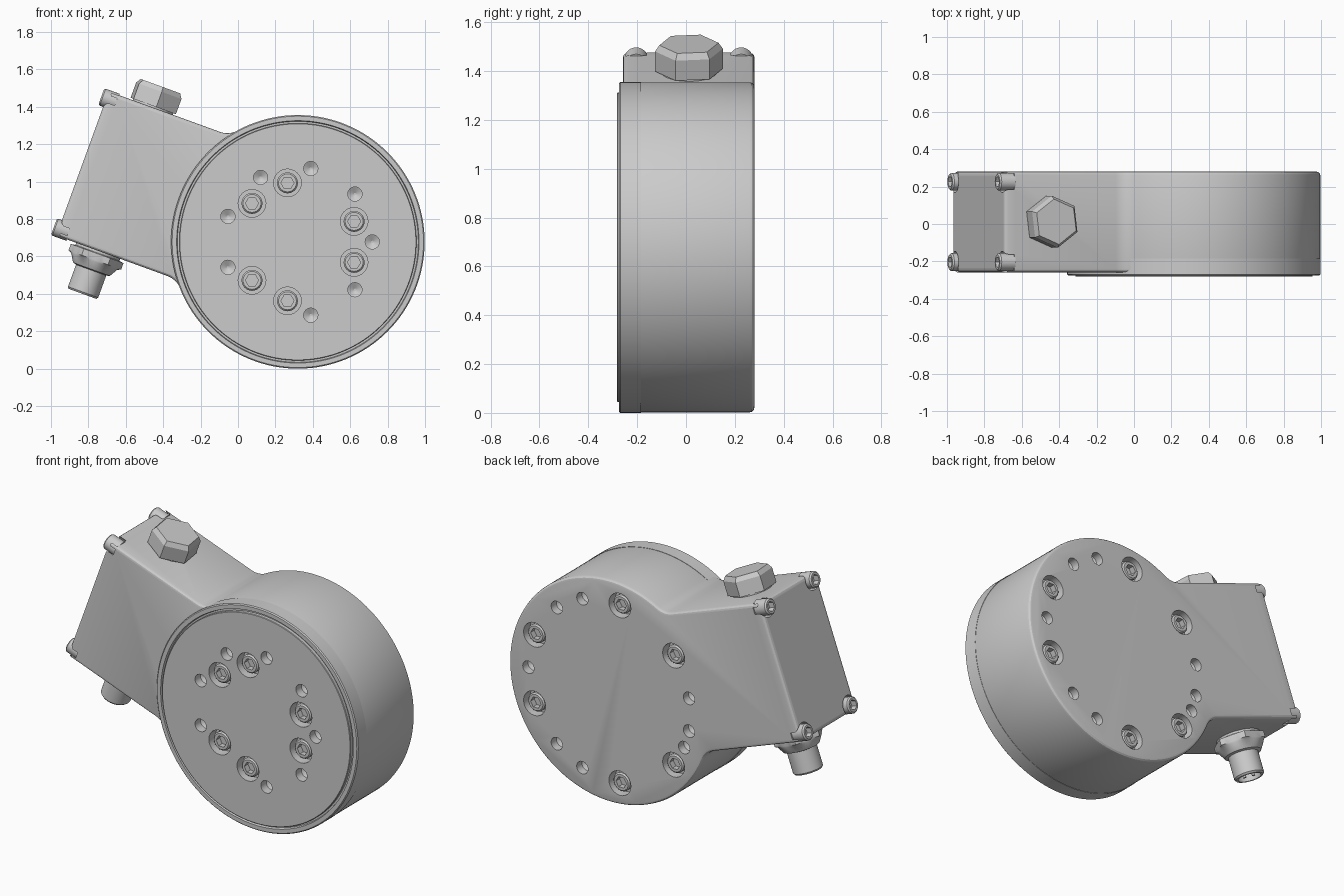
import bpy, bmesh
from math import sin, cos, pi, radians, atan2, sqrt
from mathutils import Matrix, Vector

if "Cube" in bpy.data.objects:
    bpy.data.objects.remove(bpy.data.objects["Cube"])

CX, CZ, R = 0.32, 0.678, 0.676          # drum centre and radius
T = radians(20)                          # tilt of the connection box
HALF = 0.41                              # half width of the box
# box frame: local x runs outward, local z across the box, local y = -world y
BOX = Matrix(((-cos(T), 0, sin(T), CX), (0, -1, 0, 0), (sin(T), 0, cos(T), CZ), (0, 0, 0, 1)))


def turn(bm, prof, mat, n=24):
    """Stack rings of (height, radius[, hex]) along local z, capped at both ends."""
    rings = []
    for p in prof:
        ring = []
        for i in range(n):
            a = 2 * pi * i / n
            r = p[1]
            if len(p) > 2:
                r *= cos(pi / 6) / cos(a % (pi / 3) - pi / 6)
            ring.append(bm.verts.new(mat @ Vector((r * cos(a), r * sin(a), p[0]))))
        rings.append(ring)
    faces = [bm.faces.new(rings[0]), bm.faces.new(rings[-1])]
    for a, b in zip(rings, rings[1:]):
        for i in range(n):
            j = (i + 1) % n
            faces.append(bm.faces.new((a[i], a[j], b[j], b[i])))
    bmesh.ops.recalc_face_normals(bm, faces=faces)


def finish(bm, name):
    me = bpy.data.meshes.new(name)
    bm.to_mesh(me)
    bm.free()
    ob = bpy.data.objects.new(name, me)
    bpy.context.collection.objects.link(ob)
    return ob


def build(name, items, n=24):
    """One object made of several turned parts: items = [(profile, matrix)]."""
    bm = bmesh.new()
    for prof, mat in items:
        turn(bm, prof, mat, n)
    return finish(bm, name)


def smooth(ob):
    bpy.ops.object.select_all(action='DESELECT')
    ob.select_set(True)
    bpy.context.view_layer.objects.active = ob
    for m in list(ob.modifiers):
        bpy.ops.object.modifier_apply(modifier=m.name)
    bpy.ops.object.shade_smooth_by_angle(angle=radians(28))


def cut(ob, cutter):
    cutter.hide_render = True
    m = ob.modifiers.new("cut", 'BOOLEAN')
    m.operation, m.object, m.solver = 'DIFFERENCE', cutter, 'EXACT'


def face_mat(deg, r, y):
    """Spot on the front (y < 0) or back face, local z pointing outward."""
    a = radians(deg)
    rot = Matrix.Rotation(pi / 2 if y < 0 else -pi / 2, 4, 'X')
    return Matrix.Translation((CX + r * cos(a), y, CZ + r * sin(a))) @ rot


def socket_head(r, low, top):
    s = r * 0.62
    return [(low, r), (top - 0.008, r), (top, r - 0.008), (top, s, 1), (top - 0.035, s, 1)]


BORE = [(0.1, 0.074), (-0.062, 0.074)]
HOLE = [(0.1, 0.038), (-0.05, 0.038), (-0.068, 0.006)]

# housing: drum outline blended into the tilted box, extruded in depth
rf = 0.12
fu = sqrt((R + rf) ** 2 - (HALF + rf) ** 2)
tang = atan2(HALF + rf, fu)
upper = [(1.225, HALF)]
for i in range(11):
    a = 1.5 * pi + (tang - pi / 2) * i / 10
    upper.append((fu + rf * cos(a), HALF + rf + rf * sin(a)))
arc = [(R * cos(a), R * sin(a)) for a in
       (tang + (2 * pi - 2 * tang) * i / 110 for i in range(1, 110))]
outline = upper + arc + [(u, -v) for u, v in reversed(upper)]
bm = bmesh.new()
base = bm.faces.new([bm.verts.new(BOX @ Vector((u, 0.258, v))) for u, v in outline])
ext = bmesh.ops.extrude_face_region(bm, geom=[base])
bmesh.ops.translate(bm, vec=(0, 0.538, 0),
                    verts=[g for g in ext["geom"] if isinstance(g, bmesh.types.BMVert)])
bmesh.ops.recalc_face_normals(bm, faces=bm.faces)
housing = finish(bm, "housing")
bev = housing.modifiers.new("round", 'BEVEL')
bev.width, bev.segments, bev.limit_method = 0.02, 3, 'ANGLE'

# back face bolts and holes
BACK_R = 0.545
back_bolts = [120 * k + s * 22.5 for k in range(3) for s in (-1, 1)]
back_holes = [60 + 120 * k + s * 10.5 for k in range(3) for s in (-1, 1)] + [0, 202.5]
back_cut = build("back_cutter",
                 [(BORE, face_mat(a, BACK_R, 0.28)) for a in back_bolts] +
                 [(HOLE, face_mat(a, BACK_R, 0.28)) for a in back_holes])

# corner notches for the cover screws
corners = [BOX @ Matrix.Translation((0, -0.011 + sy * 0.215, sz * 0.37)) @ Matrix.Rotation(pi / 2, 4, 'Y')
           for sy in (-1, 1) for sz in (-1, 1)]
notch_cut = build("notch_cutter", [([(1.17, 0.058), (1.4, 0.058)], m) for m in corners])

# pocket that receives the front plate
pocket_cut = build("pocket_cutter", [([(-0.08, 0.6), (0.2, 0.6)], face_mat(0, 0, -0.28))], 96)
for c in (back_cut, notch_cut, pocket_cut):
    cut(housing, c)

# front plate: outer rim, groove and raised disc
plate = build("front_plate", [([(-0.095, R + 0.002), (-0.011, R + 0.002), (-0.005, R - 0.004),
                                (-0.005, 0.648), (-0.02, 0.644), (-0.02, 0.634),
                                (-0.001, 0.634), (0.002, 0.631)], face_mat(0, 0, -0.28))], 128)
front_bolts = [120 * k + s * 20 for k in range(3) for s in (-1, 1)]
front_holes = [0, 40, -40, 80, -80, 120, 160, -160]
front_cut = build("front_cutter",
                  [(BORE, face_mat(a, 0.32, -0.28)) for a in front_bolts] +
                  [(HOLE, face_mat(a, 0.398, -0.28)) for a in front_holes])
cut(plate, front_cut)

# socket head bolts, front, back and on the end cover
parts = [housing, plate]
head = socket_head(0.056, -0.066, -0.012)
parts.append(build("front_bolts", [(head, face_mat(a, 0.32, -0.28)) for a in front_bolts]))
parts.append(build("back_bolts", [(head, face_mat(a, BACK_R, 0.28)) for a in back_bolts]))
parts.append(build("cover_screws", [(socket_head(0.048, 1.165, 1.253), m) for m in corners]))

# hexagonal plug on top of the box
parts.append(build("hex_plug", [([(0.40, 0.115), (0.418, 0.115), (0.418, 0.14, 1), (0.505, 0.14, 1), (0.531, 0.122, 1)],
                                 BOX @ Matrix.Translation((0.975, -0.012, 0)) @ Matrix.Rotation(radians(37), 4, 'Z'))]))

# cable connector under the box, with open end and pins
conn = BOX @ Matrix.Translation((0.987, -0.01, 0))
parts.append(build("connector", [([(-0.39, 0.125), (-0.422, 0.125), (-0.426, 0.15, 1), (-0.462, 0.15, 1),
                                   (-0.472, 0.13), (-0.515, 0.105), (-0.52, 0.086), (-0.645, 0.086),
                                   (-0.655, 0.078), (-0.655, 0.066), (-0.6, 0.066)], conn)], 48))
parts.append(build("connector_pins", [([(-0.59, 0.009), (-0.642, 0.009)],
                                       conn @ Matrix.Translation((0.035 * cos(k * pi / 2), 0.035 * sin(k * pi / 2), 0)))
                                      for k in range(4)], 12))

for ob in parts:
    smooth(ob)
for c in (back_cut, notch_cut, pocket_cut, front_cut):
    bpy.data.objects.remove(c)
